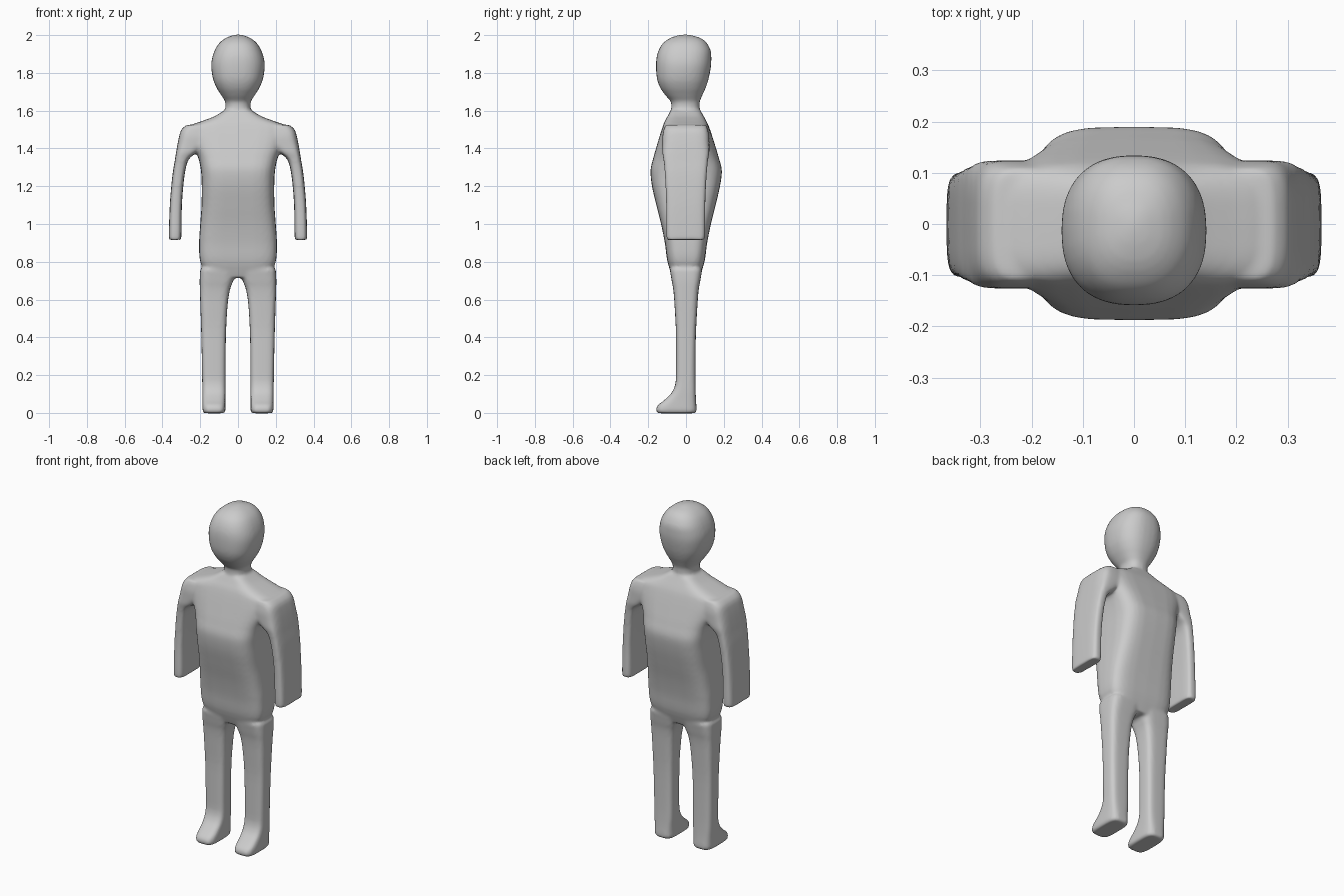
import bpy
import bmesh
import math

cube = bpy.data.objects.get("Cube")
if cube:
    bpy.data.objects.remove(cube, do_unlink=True)

SIDES = 32
STEPS = 4


def spline(a, b, c, d, t):
    """Smooth value between b and c, with slopes limited by the neighbours."""
    def slope(p, q, r):
        return 0 if (q - p) * (r - q) <= 0 else (r - p) / 2
    m, n = slope(a, b, c), slope(b, c, d)
    return ((2 * t**3 - 3 * t**2 + 1) * b + (t**3 - 2 * t**2 + t) * m
            + (3 * t**2 - 2 * t**3) * c + (t**3 - t**2) * n)


def refine(rows):
    """Insert smooth in-between rows."""
    ends = [rows[0]] + rows + [rows[-1]]
    result = []
    for i in range(len(rows) - 1):
        quad = ends[i:i + 4]
        for s in range(STEPS):
            result.append([spline(*values, s / STEPS) for values in zip(*quad)])
    return result + [rows[-1]]


def loft(bm, rows, power, mirror=1):
    """Stack rounded sections given as (z, x min, x max, y front, y back)."""
    rings = []
    for z, x0, x1, y0, y1 in refine(rows):
        ring = []
        for k in range(SIDES):
            angle = math.tau * k / SIDES
            c, s = math.cos(angle), math.sin(angle)
            x = math.copysign(abs(c) ** (2 / power), c)
            y = math.copysign(abs(s) ** (2 / power), s)
            ring.append(bm.verts.new((
                mirror * ((x0 + x1) / 2 + x * (x1 - x0) / 2),
                (y0 + y1) / 2 + y * (y1 - y0) / 2, z)))
        rings.append(ring)
    faces = [bm.faces.new(rings[0]), bm.faces.new(rings[-1])]
    for low, high in zip(rings, rings[1:]):
        for k in range(SIDES):
            n = (k + 1) % SIDES
            faces.append(bm.faces.new((low[k], low[n], high[n], high[k])))
    bmesh.ops.recalc_face_normals(bm, faces=faces)


def centred(rows):
    """Turn (z, half width, front, back) rows into full sections."""
    return [(z, -w, w, f, b) for z, w, f, b in rows]


# Head and neck
head = centred([
    (1.56, .075, -.085, .08), (1.6, .068, -.078, .072),
    (1.64, .066, -.078, .072), (1.68, .088, -.108, .086),
    (1.72, .113, -.136, .104), (1.77, .133, -.154, .12),
    (1.84, .142, -.159, .133), (1.9, .131, -.152, .134),
    (1.95, .106, -.128, .116), (1.98, .073, -.092, .086),
    (1.995, .04, -.055, .045), (2.003, .008, -.015, .01)])

# Torso, from crotch to sloping shoulders
torso = centred([
    (.715, .16, -.07, .07), (.8, .2, -.098, .098), (.9, .206, -.112, .112),
    (1, .2, -.132, .132), (1.1, .193, -.157, .157), (1.2, .192, -.18, .18),
    (1.28, .196, -.188, .19), (1.35, .21, -.173, .174),
    (1.42, .24, -.153, .153), (1.48, .26, -.135, .134),
    (1.52, .255, -.122, .12), (1.545, .19, -.112, .108),
    (1.57, .125, -.098, .094), (1.6, .075, -.082, .077)])

# Arm, hanging from the shoulder
arm = [
    (.918, .308, .358, -.088, .088), (.928, .3, .366, -.103, .1),
    (1.1, .297, .361, -.105, .102), (1.25, .284, .348, -.111, .109),
    (1.34, .262, .334, -.119, .117), (1.385, .21, .327, -.126, .124),
    (1.45, .15, .315, -.126, .124), (1.5, .15, .3, -.118, .116),
    (1.525, .15, .27, -.108, .106)]

# Leg with the foot pointing forward
leg = [
    (-.002, .076, .178, -.147, .047), (.012, .066, .188, -.159, .056),
    (.04, .067, .188, -.15, .055), (.07, .067, .188, -.112, .053),
    (.12, .066, .189, -.068, .051), (.2, .066, .19, -.053, .05),
    (.4, .064, .194, -.053, .052), (.56, .056, .199, -.06, .06),
    (.65, .043, .202, -.067, .067), (.7, .025, .203, -.076, .076),
    (.76, .005, .2, -.086, .086)]

bm = bmesh.new()
loft(bm, head, 2.4)
loft(bm, torso, 4)
for side in (1, -1):
    loft(bm, arm, 4, side)
    loft(bm, leg, 4, side)
mesh = bpy.data.meshes.new("body")
bm.to_mesh(mesh)
bm.free()
body = bpy.data.objects.new("body", mesh)
bpy.context.collection.objects.link(body)

# Fuse the parts into one soft skin
skin = body.modifiers.new("fuse", 'REMESH')
skin.mode = 'VOXEL'
skin.voxel_size = 0.009
skin.use_smooth_shade = True
soften = body.modifiers.new("soften", 'SMOOTH')
soften.factor = 0.5
soften.iterations = 6

# Plain grey surface
grey = bpy.data.materials.new("light grey")
grey.use_nodes = True
colour = (0.6, 0.6, 0.6, 1)
grey.diffuse_color = colour
grey.node_tree.nodes["Principled BSDF"].inputs["Base Color"].default_value = colour
mesh.materials.append(grey)
